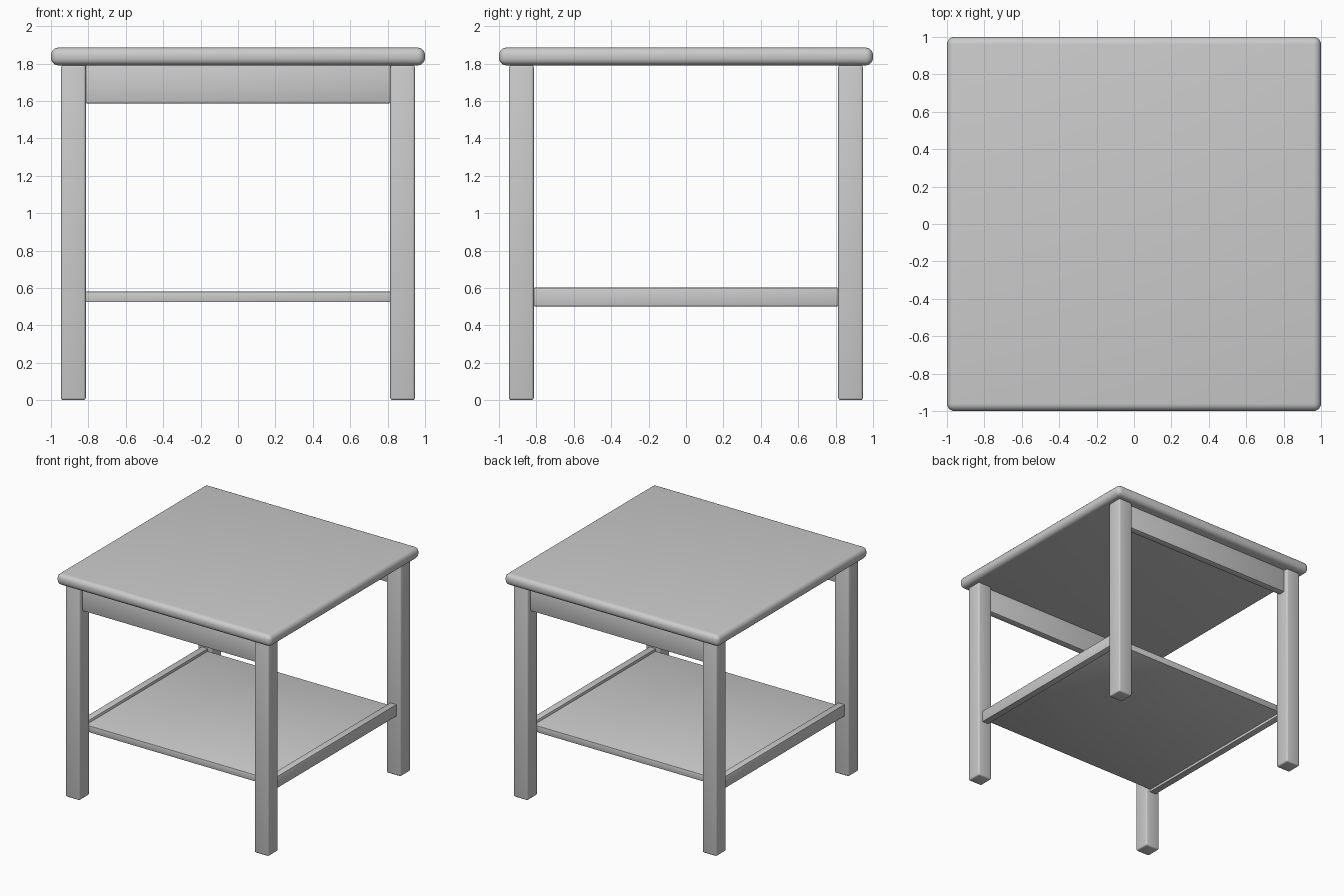
import bpy

if "Cube" in bpy.data.objects:
    bpy.data.objects.remove(bpy.data.objects["Cube"])

grey = bpy.data.materials.new("plain_grey")
grey.diffuse_color = (0.6, 0.6, 0.6, 1.0)
grey.use_nodes = True
grey.node_tree.nodes["Principled BSDF"].inputs["Base Color"].default_value = grey.diffuse_color


def box(name, lo, hi, bevel, segments=3):
    """Rounded box between two corner points."""
    size = [b - a for a, b in zip(lo, hi)]
    mid = [(a + b) / 2 for a, b in zip(lo, hi)]
    bpy.ops.mesh.primitive_cube_add(size=1, location=mid)
    ob = bpy.context.object
    ob.name = name
    ob.scale = size
    bpy.ops.object.transform_apply(location=False, rotation=False, scale=True)
    mod = ob.modifiers.new("rounding", 'BEVEL')
    mod.width = bevel
    mod.segments = segments
    mod.limit_method = 'ANGLE'
    bpy.ops.object.modifier_apply(modifier=mod.name)
    bpy.ops.object.shade_smooth_by_angle()
    ob.data.materials.append(grey)
    return ob


# Table top with a rounded rim
box("table_top", (-1, -1, 1.79), (1, 1, 1.885), 0.04, 5)

# Four square legs
for sy, depth in ((-1, "front"), (1, "back")):
    for sx, side in ((-1, "left"), (1, "right")):
        x, y = 0.88 * sx, 0.88 * sy
        box(f"{depth}_{side}_leg", (x - 0.066, y - 0.066, 0),
            (x + 0.066, y + 0.066, 1.792), 0.013)

# Aprons under the top, front and back only
for sy, depth in ((-1, "front"), (1, "back")):
    box(f"{depth}_apron", (-0.815, 0.88 * sy - 0.03, 1.587),
        (0.815, 0.88 * sy + 0.03, 1.792), 0.006, 2)

# Side rails carrying the shelf
for sx, side in ((-1, "left"), (1, "right")):
    box(f"{side}_rail", (0.88 * sx - 0.03, -0.815, 0.502),
        (0.88 * sx + 0.03, 0.815, 0.602), 0.006, 2)

# Lower shelf between the rails
box("shelf", (-0.852, -0.812, 0.524), (0.852, 0.812, 0.58), 0.004, 2)
